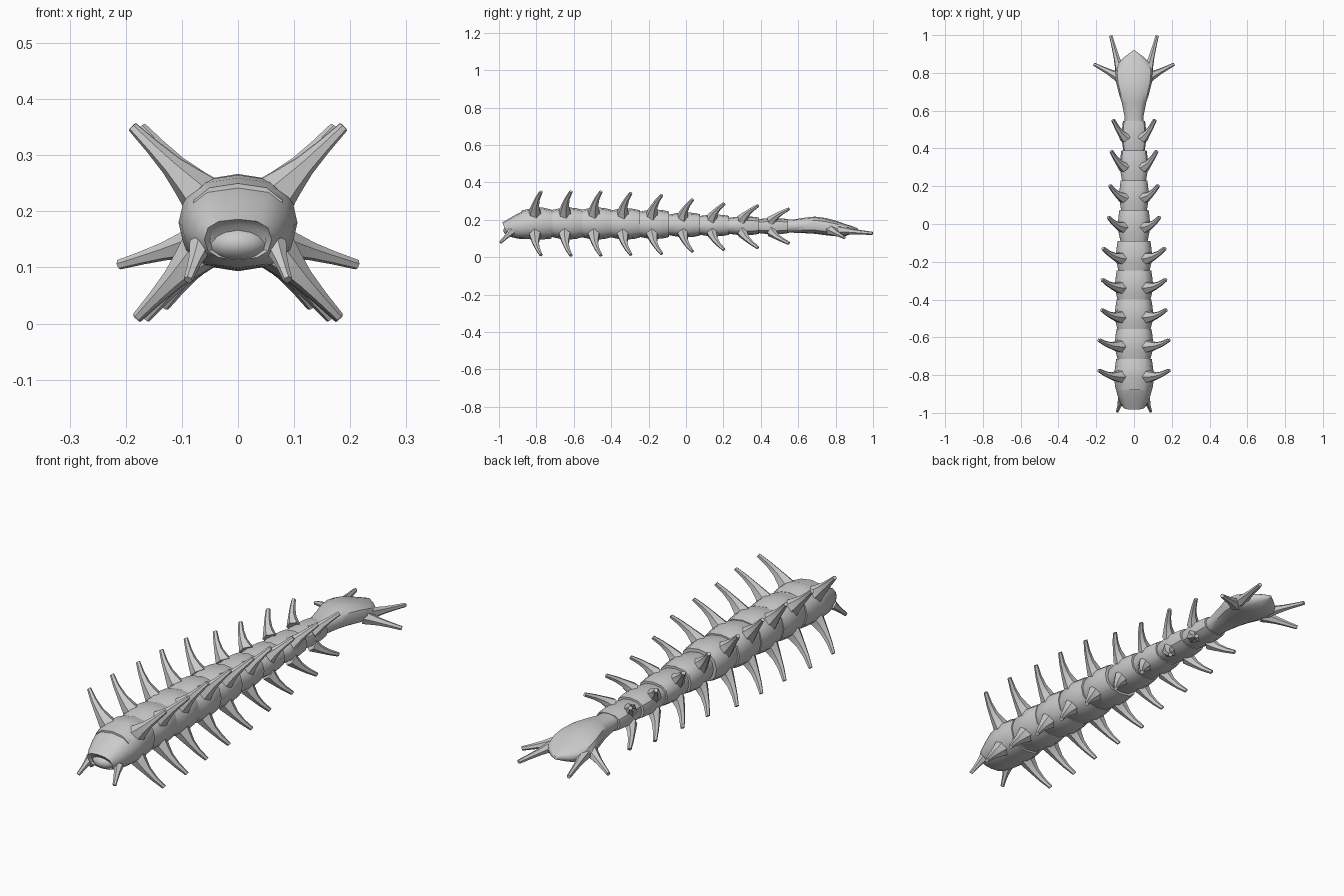
import bpy, bmesh, math
from mathutils import Vector

if "Cube" in bpy.data.objects:
    bpy.data.objects.remove(bpy.data.objects["Cube"])


def finish(bm, name, angle=40):
    bmesh.ops.recalc_face_normals(bm, faces=bm.faces)
    me = bpy.data.meshes.new(name)
    bm.to_mesh(me)
    bm.free()
    ob = bpy.data.objects.new(name, me)
    bpy.context.collection.objects.link(ob)
    bpy.ops.object.select_all(action='DESELECT')
    ob.select_set(True)
    bpy.context.view_layer.objects.active = ob
    bpy.ops.object.shade_smooth_by_angle(angle=math.radians(angle))
    return ob


def skin(bm, rings):
    loops = [[bm.verts.new(p) for p in r] for r in rings]
    n = len(loops[0])
    for a, b in zip(loops, loops[1:]):
        for k in range(n):
            bm.faces.new((a[k], a[(k + 1) % n], b[(k + 1) % n], b[k]))
    bm.faces.new(loops[0])
    bm.faces.new(loops[-1])


def ring(y, cz, hw, hh, tilt=0.0, n=12, power=0.8):
    # rounded-box cross-section; tilt slides the top forward
    pts = []
    for k in range(n):
        t = 2 * math.pi * k / n
        c, s = math.cos(t), math.sin(t)
        x = math.copysign(abs(c) ** power, c) * hw
        z = math.copysign(abs(s) ** power, s) * hh
        pts.append((x, y - tilt * z, cz + z))
    return pts


def body(name, stations):
    bm = bmesh.new()
    skin(bm, [ring(*s) for s in stations])
    return finish(bm, name)


def spikes(name, root, tip, r0, r1, bend=0.0):
    # mirrored pair of concave tapering spines
    bm = bmesh.new()
    for side in (1, -1):
        a = Vector((root[0] * side, root[1], root[2]))
        b = Vector((tip[0] * side, tip[1], tip[2]))
        d = (b - a).normalized()
        u = d.cross(Vector((0, 1, 0.2))).normalized()
        v = d.cross(u)
        rings = []
        for t, w in ((0, 1), (0.18, 0.7), (0.42, 0.36), (0.7, 0.15), (1, 0)):
            c = a.lerp(b, t) - Vector((0, bend * math.sin(math.pi * t), 0))
            r = r1 + (r0 - r1) * w
            rings.append([c + r * (math.cos(q) * u + math.sin(q) * v)
                          for q in (math.pi * k / 3 for k in range(6))])
        skin(bm, rings)
    return finish(bm, name, 50)


# head with a slanted mouth rim
body("head", [
    (-0.72, .177, .092, .078), (-0.765, .18, .101, .085), (-0.81, .18, .106, .085),
    (-0.86, .174, .100, .077), (-0.905, .163, .088, .064, .1),
    (-0.945, .153, .074, .046, .3), (-0.968, .150, .060, .036, .4),
    (-0.955, .148, .050, .028, .4)])

# rounded lower mouth
bm = bmesh.new()
bmesh.ops.create_uvsphere(bm, u_segments=12, v_segments=8, radius=1)
for v in bm.verts:
    v.co = (v.co.x * .058, -.925 + v.co.y * .052, .143 + v.co.z * .034)
finish(bm, "mouth")
spikes("mouth_spines", (.066, -.93, .14), (.089, -.993, .078), .022, .008)

# body segments: root y, centre z, half width, half height, tip (x, y, top z, bottom z)
segments = [
    (-.805, .180, .102, .083, .188, -.775, .350, .011),
    (-.645, .180, .100, .085, .188, -.615, .351, .009),
    (-.490, .180, .100, .085, .172, -.455, .350, .009),
    (-.335, .178, .099, .083, .170, -.295, .343, .013),
    (-.180, .176, .094, .078, .165, -.130, .332, .018),
    (-.015, .173, .084, .066, .137, .035, .308, .030),
    (.140, .170, .077, .058, .130, .203, .286, .040),
    (.300, .168, .073, .050, .122, .385, .276, .050),
    (.455, .166, .064, .043, .112, .550, .258, .074),
]
for i, (y, cz, hw, hh, tx, ty, top, low) in enumerate(segments, 1):
    body(f"segment_{i}", [
        (y - .075, cz, hw * .86, hh * .84), (y - .03, cz, hw * .97, hh * .96),
        (y + .015, cz, hw * 1.02, hh * 1.02), (y + .06, cz, hw * .97, hh * .96),
        (y + .09, cz, hw * .92, hh * .87)])
    r = .20 * hw + .018
    bend = .012
    spikes(f"upper_spines_{i}", (hw * .68, y, cz + hh * .62),
           (tx, ty, top), r, .009, bend)
    spikes(f"lower_spines_{i}", (hw * .68, y, cz - hh * .62),
           (tx * .96, ty, low), r, .009, bend)

# paddle-shaped tail
body("tail", [
    (.50, .166, .050, .036), (.57, .166, .050, .035), (.64, .170, .064, .042),
    (.69, .171, .080, .046), (.75, .163, .095, .046), (.80, .154, .100, .042),
    (.85, .145, .088, .033), (.885, .146, .050, .021), (.918, .148, .006, .007)])
spikes("tail_side_spines", (.075, .775, .145), (.212, .846, .105), .030, .009)
spikes("tail_rear_spines", (.075, .815, .145), (.123, .997, .127), .026, .009)
